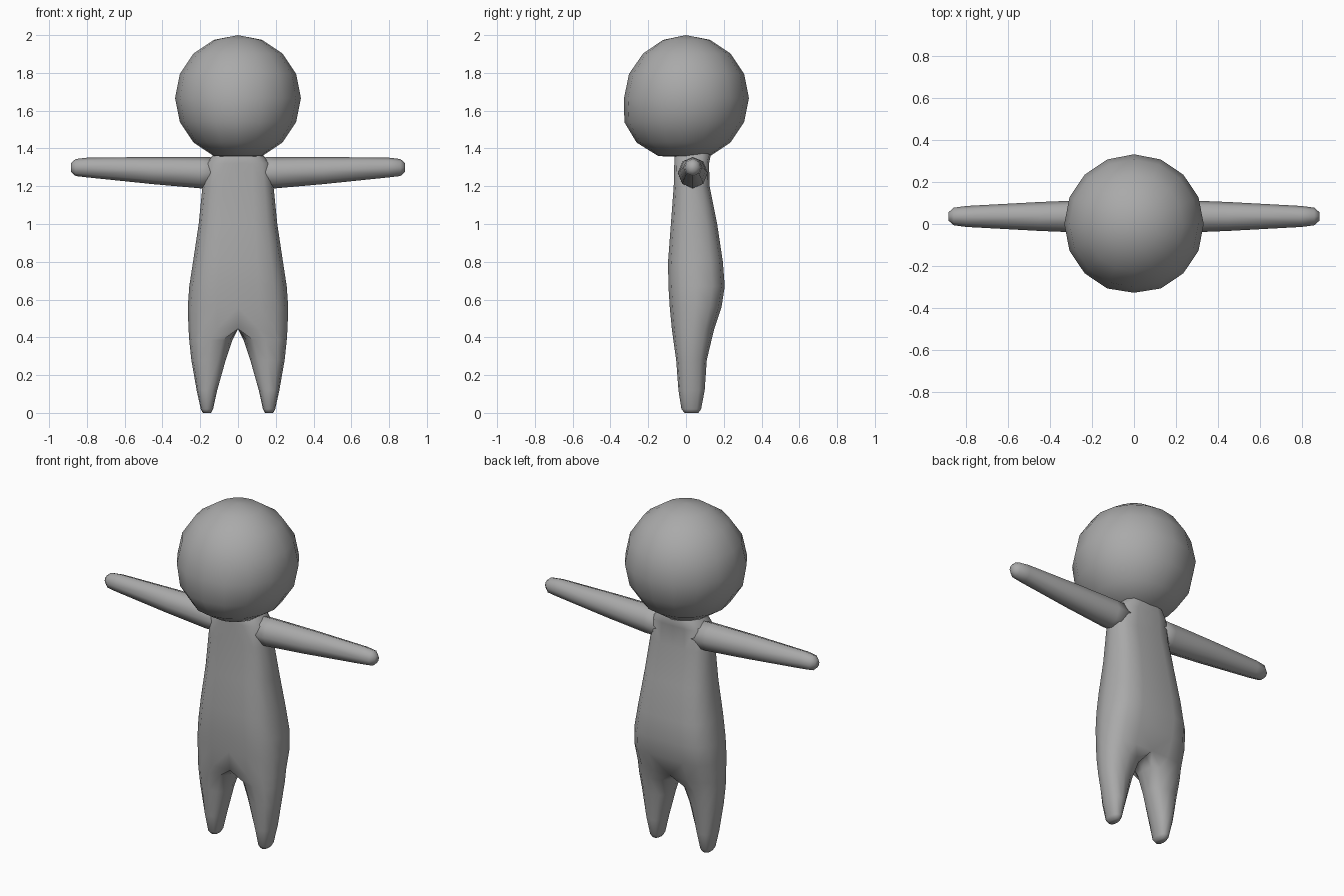
import bpy, bmesh
from math import sin, cos, pi, copysign
from mathutils import Vector

cube = bpy.data.objects.get("Cube")
if cube:
    bpy.data.objects.remove(cube)

grey = bpy.data.materials.new("plain grey")
grey.use_nodes = True
COLOUR = (0.4, 0.4, 0.4, 1)
grey.diffuse_color = COLOUR
grey.node_tree.nodes["Principled BSDF"].inputs["Base Color"].default_value = COLOUR


def finish(bm, name, mirror=False):
    """Turn the bmesh into a smooth grey object, mirrored across x if asked."""
    if mirror:
        copy = bmesh.ops.duplicate(bm, geom=bm.verts[:] + bm.edges[:] + bm.faces[:])["geom"]
        for v in copy:
            if isinstance(v, bmesh.types.BMVert):
                v.co.x *= -1
        bmesh.ops.reverse_faces(bm, faces=[f for f in copy if isinstance(f, bmesh.types.BMFace)])
    bmesh.ops.remove_doubles(bm, verts=bm.verts, dist=0.0005)
    bmesh.ops.recalc_face_normals(bm, faces=bm.faces)
    for f in bm.faces:
        f.smooth = True
    mesh = bpy.data.meshes.new(name)
    bm.to_mesh(mesh)
    bm.free()
    mesh.materials.append(grey)
    obj = bpy.data.objects.new(name, mesh)
    bpy.context.collection.objects.link(obj)
    return obj


def loft(rings):
    """Skin closed rings and cap the ends, leaving the mirror plane open."""
    bm = bmesh.new()
    loops = [[bm.verts.new(p) for p in ring] for ring in rings]
    n = len(loops[0])
    for a, b in zip(loops, loops[1:]):
        for i in range(n):
            quad = [a[i], a[(i + 1) % n], b[(i + 1) % n], b[i]]
            if any(v.co.x > 1e-5 for v in quad):
                bm.faces.new(quad)
    for end in (loops[0], loops[-1]):
        bm.faces.new(end)
    return bm


def body_ring(z, inner, outer, front, back):
    """Outer half is a rounded box; the inner half is flat on x = 0 or rounds a leg."""
    mid_y, ry = (front + back) / 2, (back - front) / 2
    cx = (inner + outer) / 2 if inner else outer * 0.42
    ring = []
    for i in range(12):
        a = -pi / 2 + i * pi / 6
        c, s = cos(a), sin(a)
        c, s = (copysign(abs(t) ** 0.85, t) for t in (c, s))
        x, y = cx + (outer - cx) * c, mid_y + ry * s
        if i > 6 and not inner:
            x, y = 0, mid_y + ry * (9 - i) / 2
        ring.append(Vector((x, y, z)))
    return ring


# Torso and legs: height, inner edge, outer edge, front, back
levels = [
    (1.42, 0, 0.10, -0.03, 0.10), (1.36, 0, 0.135, -0.06, 0.13),
    (1.32, 0, 0.175, -0.062, 0.122), (1.20, 0, 0.188, -0.065, 0.125),
    (1.00, 0, 0.208, -0.08, 0.165), (0.80, 0, 0.238, -0.095, 0.195),
    (0.67, 0, 0.258, -0.093, 0.205), (0.56, 0, 0.266, -0.086, 0.188),
    (0.445, 0, 0.262, -0.075, 0.15), (0.385, 0.03, 0.258, -0.067, 0.135),
    (0.28, 0.065, 0.247, -0.052, 0.11), (0.12, 0.11, 0.219, -0.04, 0.099),
    (0.02, 0.132, 0.197, -0.024, 0.08), (0.0, 0.142, 0.186, -0.008, 0.065),
]
finish(loft([body_ring(*level) for level in levels]), "body", mirror=True)

# Arms: distance out, middle height, half depth, half height
stations = [(0.10, 1.272, 0.08, 0.08), (0.20, 1.272, 0.079, 0.083),
            (0.45, 1.283, 0.069, 0.072), (0.80, 1.299, 0.05, 0.052),
            (0.86, 1.299, 0.042, 0.045), (0.885, 1.299, 0.02, 0.022)]
arm = loft([[Vector((x, 0.036 + ry * cos(k * pi / 4), z + rz * sin(k * pi / 4)))
             for k in range(8)] for x, z, ry, rz in stations])
finish(arm, "arms", mirror=True)

# Head: coarse ball with a slightly fuller lower face and a flattened base
R = 0.333
bm = bmesh.new()
bmesh.ops.create_uvsphere(bm, u_segments=16, v_segments=8, radius=R)
for v in bm.verts:
    h = v.co.z / R
    if v.co.y < 0:
        v.co.y *= 1 - 0.16 * h if h < 0 else 1 - 0.05 * h
        v.co.y = max(v.co.y, -0.328)
    v.co.z = max(v.co.z, -0.312) + 2 - R
finish(bm, "head")
